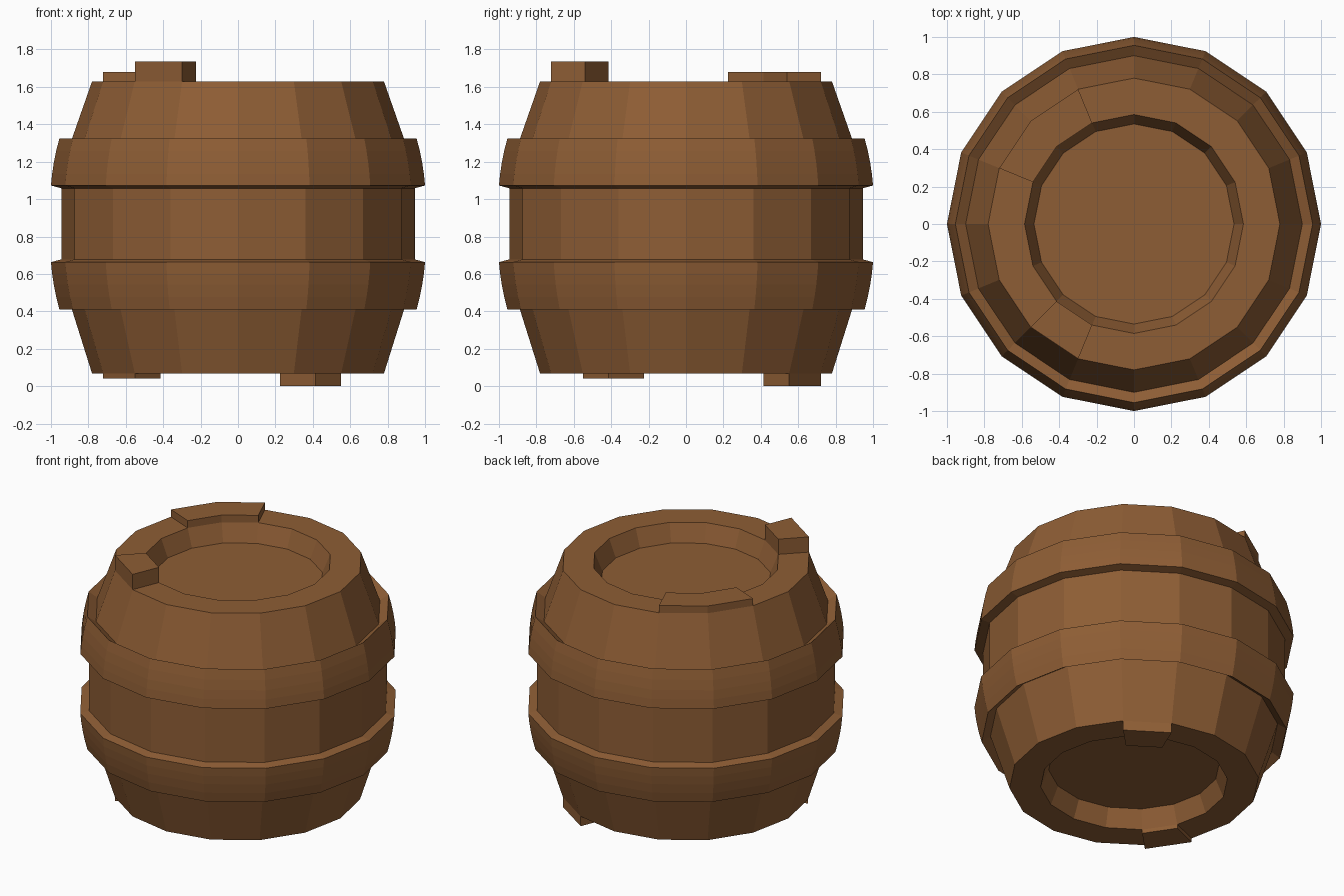
import bpy, bmesh, math

if "Cube" in bpy.data.objects:
    bpy.data.objects.remove(bpy.data.objects["Cube"])

SIDES = 16
MID = 0.868                     # height the hoops mirror about
TOP, BOTTOM = 1.63, 0.067       # rim heights
RIM_OUT, RIM_IN, FLOOR_R = 0.78, 0.585, 0.535

wood = bpy.data.materials.new("wood")
wood.diffuse_color = (0.27, 0.11, 0.035, 1)
wood.use_nodes = True
wood.node_tree.nodes["Principled BSDF"].inputs["Base Color"].default_value = wood.diffuse_color


def ring_point(r, step, z):
    a = 2 * math.pi * step / SIDES
    return (r * math.cos(a), r * math.sin(a), z)


def finish(name, bm):
    mesh = bpy.data.meshes.new(name)
    bm.to_mesh(mesh)
    bm.free()
    mesh.materials.append(wood)
    obj = bpy.data.objects.new(name, mesh)
    bpy.context.collection.objects.link(obj)
    return obj


def lathe(name, profile, cap=None):
    """Spin (r, z) points, listed so the surface faces outward; cap 0 / -1 closes one end."""
    bm = bmesh.new()
    rings = [[bm.verts.new(ring_point(r, i, z)) for i in range(SIDES)] for r, z in profile]
    for lo, hi in zip(rings, rings[1:]):
        for i in range(SIDES):
            j = (i + 1) % SIDES
            bm.faces.new((lo[i], lo[j], hi[j], hi[i]))
    if cap == -1:
        bm.faces.new(rings[-1])
    elif cap == 0:
        bm.faces.new(rings[0][::-1])
    return finish(name, bm)


def raised_stave(name, first, last, z0, z1):
    """Block standing on the rim between two side corners."""
    bm = bmesh.new()
    steps = range(first, last + 1)
    outline = [(RIM_OUT, s) for s in steps] + [(RIM_IN, s) for s in reversed(steps)]
    base = [bm.verts.new(ring_point(r, s, z0)) for r, s in outline]
    tip = [bm.verts.new(ring_point(r, s, z1)) for r, s in outline]
    n = len(outline)
    for i in range(n):
        j = (i + 1) % n
        bm.faces.new((base[i], base[j], tip[j], tip[i]))
    k = last - first + 1
    for i in range(k - 1):
        bm.faces.new((tip[i], tip[i + 1], tip[n - 2 - i], tip[n - 1 - i]))
    bmesh.ops.recalc_face_normals(bm, faces=bm.faces)
    if z1 < z0 and bm.faces[:][0].normal.dot(bm.faces[:][0].calc_center_median()) < 0:
        bmesh.ops.reverse_faces(bm, faces=bm.faces)
    return finish(name, bm)


# Straight middle of the barrel
lathe("belly", [(0.945, MID - 0.19), (0.945, MID + 0.19)])

# Curved hoops and tapered ends, mirrored top and bottom
hoop = [(0.945, 0.19), (1.0, 0.205), (0.994, 0.265), (0.985, 0.325),
        (0.972, 0.39), (0.955, 0.457), (0.90, 0.42)]
for label, sign, rim in (("upper", 1, TOP), ("lower", -1, BOTTOM)):
    strip = [(r, MID + sign * h) for r, h in hoop]
    end = [(0.90, MID + sign * 0.42), (RIM_OUT, rim), (RIM_IN, rim), (FLOOR_R, rim - sign * 0.12)]
    lathe(label + "_hoop", strip[::sign])
    lathe(label + "_end", end[::sign], cap=-1 if sign > 0 else 0)

# Uneven staves sticking out of the rims
raised_stave("wide_top_stave", 5, 7, TOP, 1.68)
raised_stave("tall_top_stave", 10, 11, TOP, 1.735)
raised_stave("short_bottom_stave", 9, 10, BOTTOM, 0.04)
raised_stave("long_bottom_stave", 2, 3, BOTTOM, 0.0)
